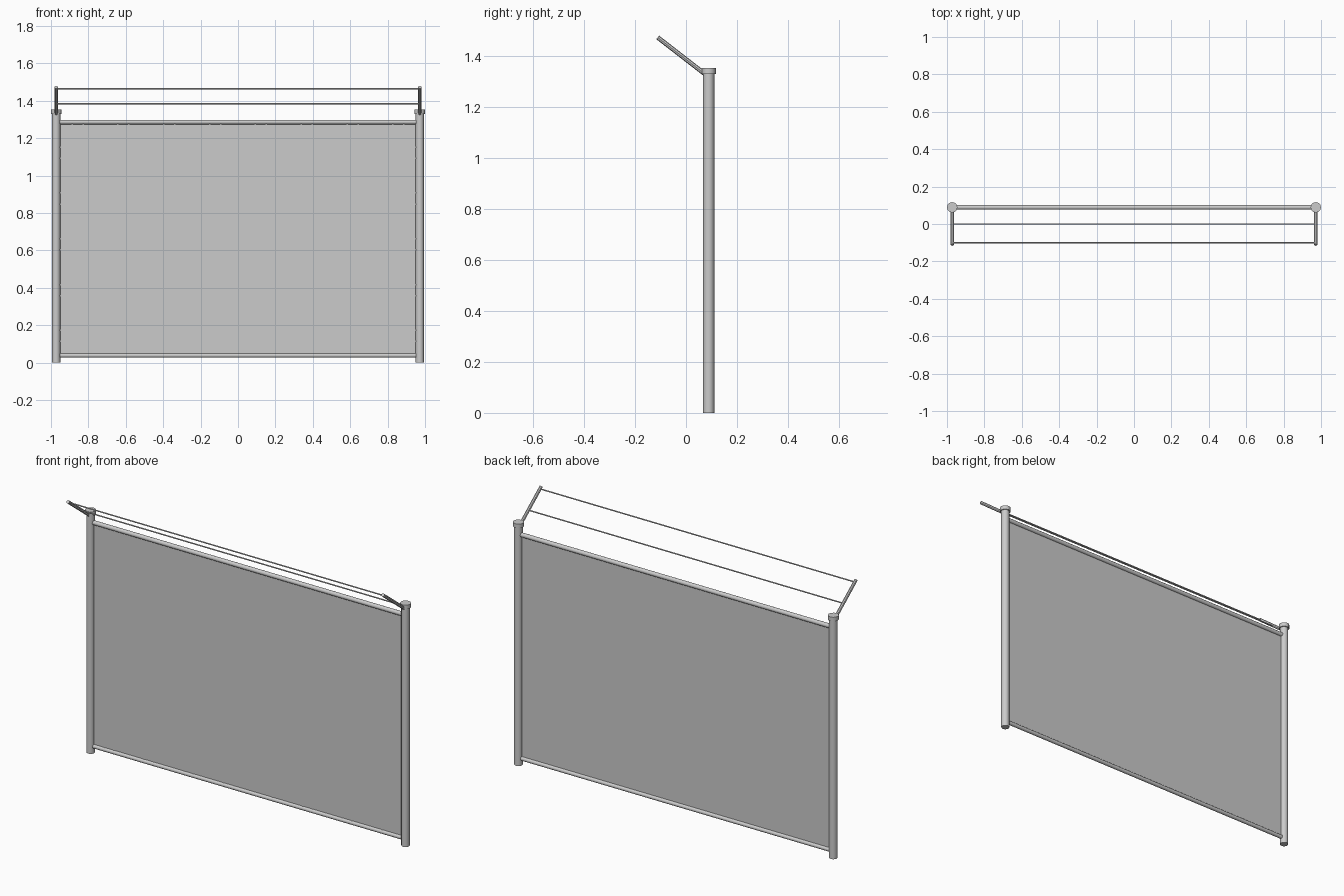
import bpy, math
from mathutils import Vector

if "Cube" in bpy.data.objects:
    bpy.data.objects.remove(bpy.data.objects["Cube"])

def rod(name, a, b, r, sides=12):
    a, b = Vector(a), Vector(b)
    d = b - a
    bpy.ops.mesh.primitive_cylinder_add(vertices=sides, radius=r, depth=d.length, location=(a + b) / 2)
    o = bpy.context.object
    o.name = name
    o.rotation_euler = d.to_track_quat('Z', 'Y').to_euler()
    bpy.ops.object.shade_smooth_by_angle(angle=math.radians(40))
    return o

PX, PY = 0.972, 0.089
X, Z0, Z1 = 0.955, 0.045, 1.28

# posts, caps and angled outrigger arms
for side, s in (("left", -1), ("right", 1)):
    x = s * PX
    rod(side + "_post", (x, PY, 0), (x, PY, 1.335), 0.022)
    rod(side + "_post_cap", (x, PY, 1.33), (x, PY, 1.353), 0.028)
    rod(side + "_arm", (x, PY, 1.318), (x, -0.111, 1.473), 0.009, 8)

# horizontal rails
rod("top_rail", (-PX, PY, 1.286), (PX, PY, 1.286), 0.012)
rod("bottom_rail", (-PX, PY, 0.038), (PX, PY, 0.038), 0.011)

# wires strung between the arms
rod("inner_wire", (-PX, 0.0, 1.384), (PX, 0.0, 1.384), 0.004, 6)
rod("outer_wire", (-PX, -0.1, 1.465), (PX, -0.1, 1.465), 0.004, 6)

# mesh infill sheet
me = bpy.data.meshes.new("mesh_sheet")
me.from_pydata([(-X, PY, Z0), (X, PY, Z0), (X, PY, Z1), (-X, PY, Z1)], [], [(0, 1, 2, 3)])
bpy.context.collection.objects.link(bpy.data.objects.new("mesh_sheet", me))

# diagonal chain-link strands on the front, clipped to the sheet
verts, faces = [], []
STEP, H, W = 0.245, Z1 - Z0, 0.002
for s in (-1, 1):
    for k in range(-8, 14):
        x0 = -X + STEP * (k - 0.5)              # where the strand meets the bottom
        t0, t1 = max(0, -X - x0), min(H, X - x0)
        if t1 - t0 < 0.02:
            continue
        i = len(verts)
        for t, w in ((t0, -W), (t0, W), (t1, W), (t1, -W)):
            verts.append((s * (x0 + t + w), PY - 0.002, Z0 + t - w))
        faces.append((i, i + 1, i + 2, i + 3) if s > 0 else (i + 3, i + 2, i + 1, i))
me = bpy.data.meshes.new("chain_link_strands")
me.from_pydata(verts, [], faces)
bpy.context.collection.objects.link(bpy.data.objects.new("chain_link_strands", me))
